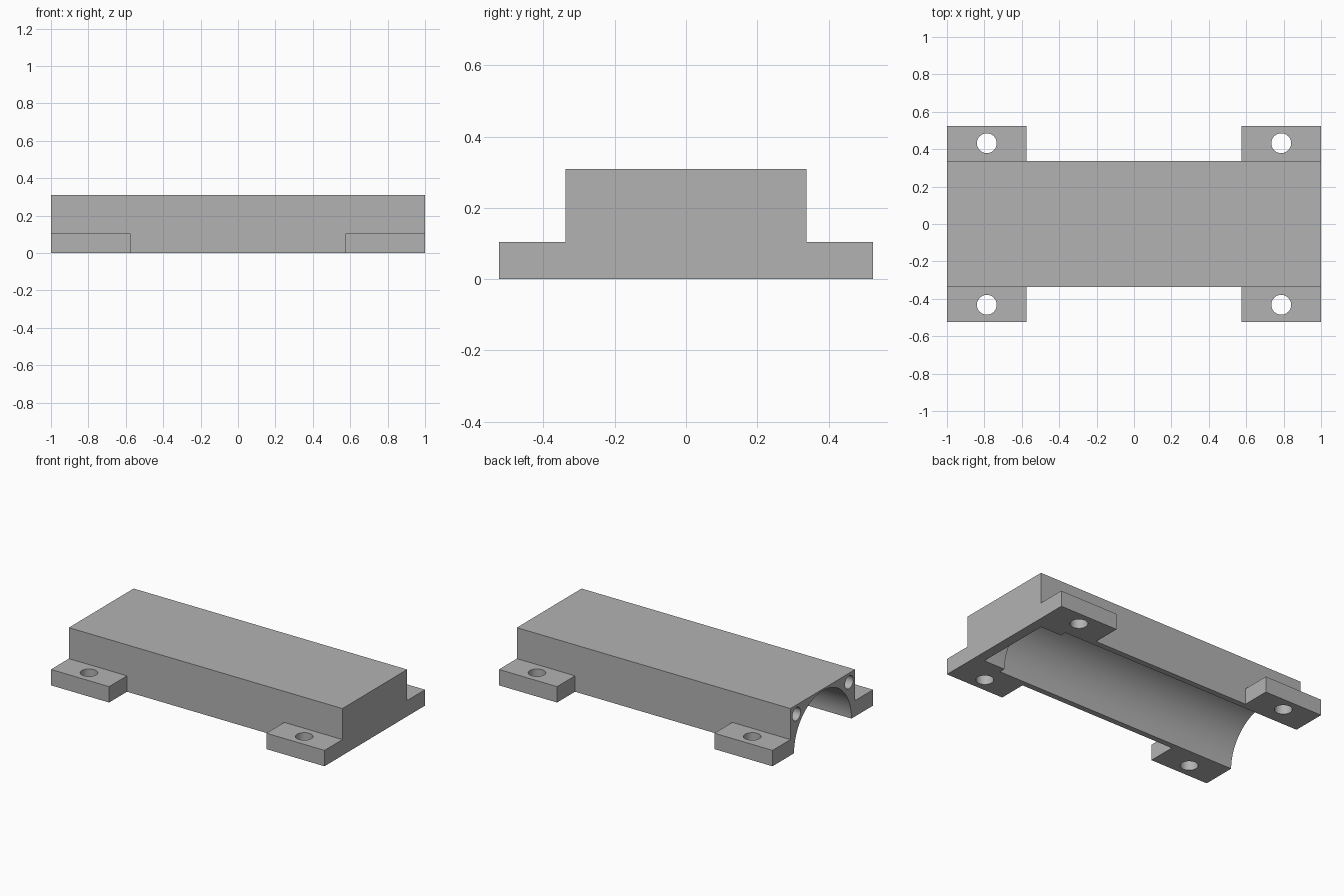
import bpy
import math

cube = bpy.data.objects.get("Cube")
if cube:
    bpy.data.objects.remove(cube, do_unlink=True)

grey = bpy.data.materials.new("plain_grey")
grey.use_nodes = True
colour = (0.45, 0.45, 0.45, 1)
grey.diffuse_color = colour
grey.node_tree.nodes["Principled BSDF"].inputs["Base Color"].default_value = colour


def box(name, x, y, z):
    """Box from (min, max) ranges on each axis."""
    ranges = (x, y, z)
    bpy.ops.mesh.primitive_cube_add(size=1, location=[(a + b) / 2 for a, b in ranges])
    obj = bpy.context.object
    obj.name = name
    obj.scale = [b - a for a, b in ranges]
    bpy.ops.object.transform_apply(location=True, rotation=False, scale=True)
    obj.data.materials.append(grey)
    return obj


def cylinder(name, radius, start, end, centre, axis, sides=48):
    """Cylinder between two heights along X or Z."""
    mid = (start + end) / 2
    along_x = axis == "X"
    bpy.ops.mesh.primitive_cylinder_add(
        vertices=sides, radius=radius, depth=end - start,
        location=(mid, *centre) if along_x else (*centre, mid),
        rotation=(0, math.pi / 2 if along_x else 0, 0))
    obj = bpy.context.object
    obj.name = name
    obj.data.materials.append(grey)
    return obj


def combine(target, tool, operation):
    """Apply a boolean and drop the helper."""
    tool.hide_render = True
    mod = target.modifiers.new(operation, "BOOLEAN")
    mod.operation = operation
    mod.solver = "EXACT"
    mod.object = tool
    bpy.context.view_layer.objects.active = target
    bpy.ops.object.modifier_apply(modifier=mod.name)
    bpy.data.objects.remove(tool, do_unlink=True)


# Main block, closed at the +x end
housing = box("housing", (-1, 1), (-0.338, 0.338), (0, 0.31))

# Half-round channel, open at -x, with a narrower seat near the closed end
combine(housing, cylinder("channel_cutter", 0.3, -1.1, 0.78, (0, 0), "X", 96), "DIFFERENCE")
combine(housing, cylinder("seat_cutter", 0.26, 0.7, 0.934, (0, 0), "X", 96), "DIFFERENCE")

# Blind screw holes in the open end
for side in (-1, 1):
    combine(housing, cylinder("screw_cutter", 0.043, -1.1, -0.75,
                              (side * 0.275, 0.25), "X", 32), "DIFFERENCE")

# Four mounting feet with vertical bolt holes
feet = []
for sx, x_name in ((-1, "right"), (1, "left")):
    for sy, y_name in ((-1, "front"), (1, "back")):
        foot = box(f"{y_name}_{x_name}_foot", sorted((sx * 0.575, sx)),
                   sorted((sy * 0.338, sy * 0.525)), (0, 0.105))
        combine(foot, cylinder("bolt_cutter", 0.053, -0.1, 0.2,
                               (sx * 0.787, sy * 0.432), "Z"), "DIFFERENCE")
        feet.append(foot)

# Smooth the bores, keep the edges crisp
bpy.ops.object.select_all(action="DESELECT")
for obj in [housing] + feet:
    obj.select_set(True)
bpy.context.view_layer.objects.active = housing
bpy.ops.object.shade_smooth_by_angle(angle=math.radians(30))
